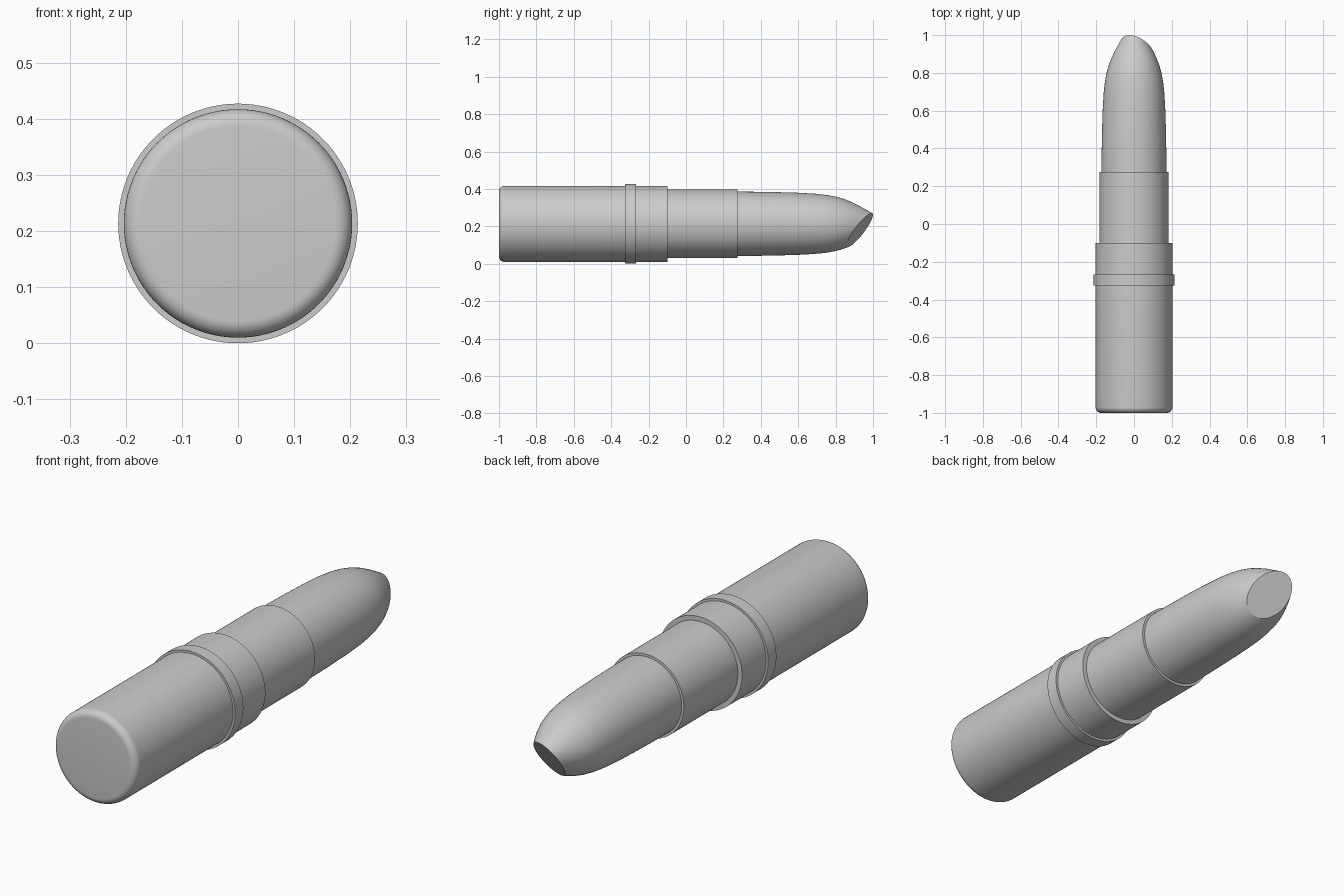
import bpy, bmesh, math
from mathutils import Vector

if "Cube" in bpy.data.objects:
    bpy.data.objects.remove(bpy.data.objects["Cube"])

AXIS_Z = 0.2135
SEGMENTS = 96


def lathe(name, profile, cut=None):
    """Revolve (y, radius) points about the lying axis; optionally slice with a plane."""
    bm = bmesh.new()
    rings = []
    for y, r in profile:
        ring = []
        for i in range(SEGMENTS):
            a = 2 * math.pi * i / SEGMENTS
            ring.append(bm.verts.new((r * math.cos(a), y, AXIS_Z + r * math.sin(a))))
        rings.append(ring)
    for lo, hi in zip(rings, rings[1:]):
        for i in range(SEGMENTS):
            j = (i + 1) % SEGMENTS
            bm.faces.new((lo[i], lo[j], hi[j], hi[i]))
    bm.faces.new(rings[0])
    bm.faces.new(rings[-1])
    if cut:
        point, normal = cut
        res = bmesh.ops.bisect_plane(bm, geom=bm.verts[:] + bm.edges[:] + bm.faces[:],
                                     plane_co=point, plane_no=normal, clear_outer=True)
        edges = [e for e in res["geom_cut"] if isinstance(e, bmesh.types.BMEdge)]
        bmesh.ops.contextual_create(bm, geom=edges)
    bmesh.ops.recalc_face_normals(bm, faces=bm.faces[:])
    mesh = bpy.data.meshes.new(name)
    bm.to_mesh(mesh)
    bm.free()
    obj = bpy.data.objects.new(name, mesh)
    bpy.context.collection.objects.link(obj)
    bpy.ops.object.select_all(action='DESELECT')
    obj.select_set(True)
    bpy.context.view_layer.objects.active = obj
    bpy.ops.object.shade_smooth_by_angle(angle=math.radians(30))
    return obj


# Base case with a rounded closed end
R, B = 0.2035, 0.03
base = [(-1 + B - B * math.cos(t), R - B + B * math.sin(t))
        for t in [k * math.pi / 16 for k in range(9)]]
lathe("base_case", base + [(-0.1, R)])

# Raised band around the case
lathe("collar_ring", [(-0.325, 0.2135), (-0.268, 0.2135)])

# Inner sleeve
lathe("inner_sleeve", [(-0.12, 0.183), (0.276, 0.183)])

# Tapered bullet with an oblique flat cut at the tip
bullet = [(0.26, 0.172), (0.36, 0.1715), (0.48, 0.1695), (0.6, 0.166), (0.69, 0.161),
          (0.75, 0.1545), (0.8, 0.1455), (0.84, 0.1345), (0.88, 0.119), (0.92, 0.0995),
          (0.96, 0.077), (1.0, 0.054), (1.04, 0.031)]
lathe("lipstick_bullet", bullet,
      cut=(Vector((-0.025, 1.0, AXIS_Z + 0.048)), Vector((0.28, 0.79, -0.545)).normalized()))
